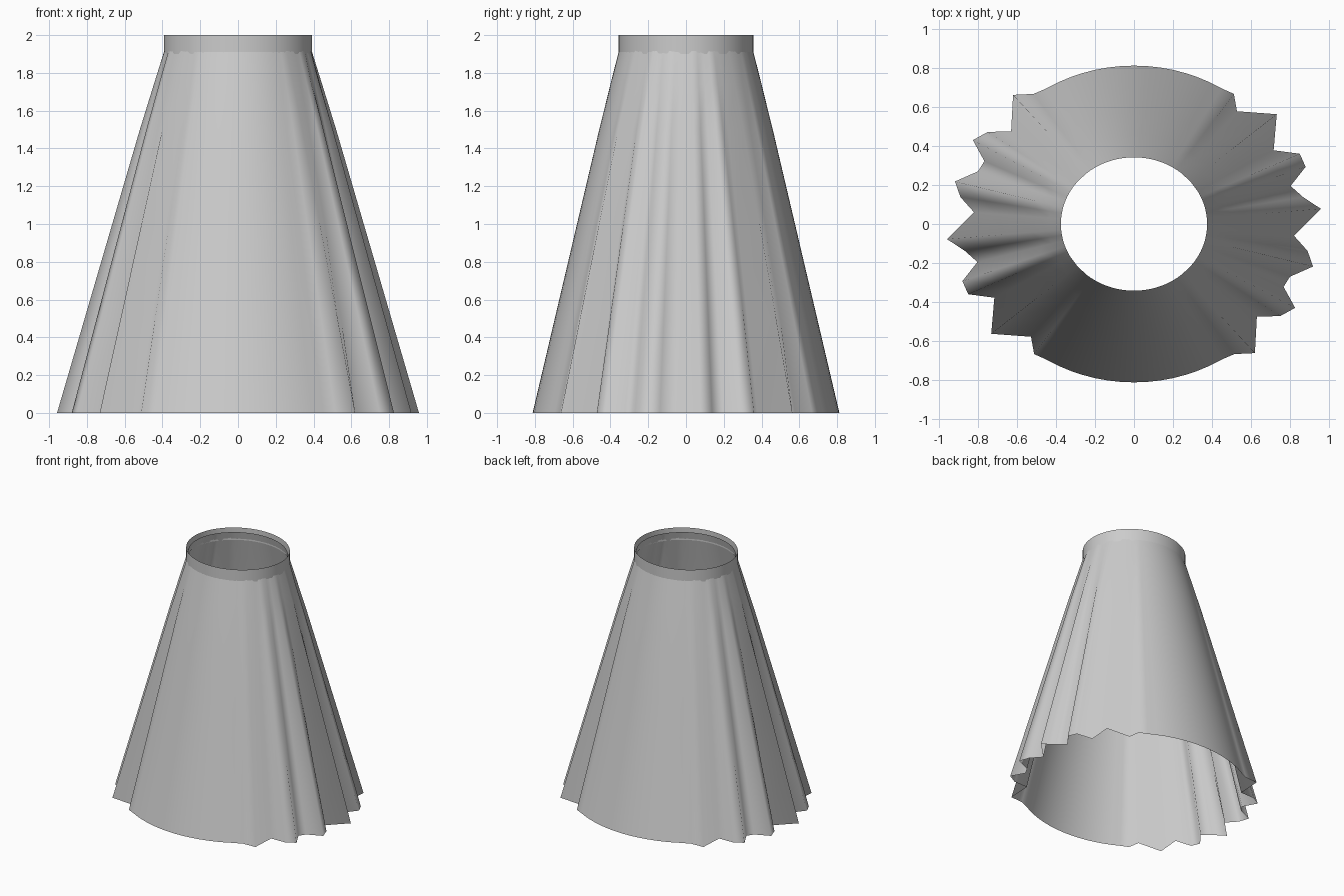
import bpy, bmesh, math

if "Cube" in bpy.data.objects:
    bpy.data.objects.remove(bpy.data.objects["Cube"])

# Pleated side of the hem (x, y); the other side is the same turned by 180 degrees
PLEATS = [(.515, -.667), (.62, -.662), (.63, -.475), (.75, -.472), (.826, -.43),
          (.767, -.322), (.80, -.27), (.918, -.218), (.89, -.138), (.82, -.06),
          (.958, .078), (.867, .138), (.803, .195), (.88, .293), (.85, .36),
          (.716, .378), (.732, .563), (.528, .578), (.512, .667)]
HEM_A, HEM_B = .87, .812      # ellipse of the plain front and back panels
TOP_A, TOP_B = .375, .342     # ellipse of the skirt's top edge


def sheet(name, rings):
    """Open tube through a list of closed rings."""
    bm = bmesh.new()
    loops = [[bm.verts.new(p) for p in r] for r in rings]
    n = len(rings[0])
    for a, b in zip(loops, loops[1:]):
        for i in range(n):
            j = (i + 1) % n
            bm.faces.new((a[i], a[j], b[j], b[i]))
    me = bpy.data.meshes.new(name)
    bm.to_mesh(me)
    bm.free()
    for p in me.polygons:
        p.use_smooth = True
    ob = bpy.data.objects.new(name, me)
    bpy.context.collection.objects.link(ob)
    return ob


def ellipse(a, b, z, n=64):
    return [(a * math.cos(2 * math.pi * i / n), b * math.sin(2 * math.pi * i / n), z)
            for i in range(n)]


# Hem outline: pleats, then a smooth panel arc, repeated half a turn round
half = list(PLEATS)
start = math.atan2(.667 / HEM_B, .512 / HEM_A)
for i in range(1, 16):
    t = start + (math.pi - 2 * start) * i / 16
    half.append((HEM_A * math.cos(t), HEM_B * math.sin(t)))
hem = half + [(-x, -y) for x, y in half]

# Pleats fade upward into the smooth top ellipse
rings = []
for z, t in [(0, 1), (.5, .75), (1, .5), (1.5, .25), (1.74, .123), (1.97, 0)]:
    ring = []
    for x, y in hem:
        a = math.atan2(y / HEM_B, x / HEM_A)
        ring.append((x * t + TOP_A * math.cos(a) * (1 - t),
                     y * t + TOP_B * math.sin(a) * (1 - t), z))
    rings.append(ring)
sheet("skirt", rings)

# Waistband
sheet("waistband", [ellipse(.392, .357, 1.9), ellipse(.392, .357, 2)])
